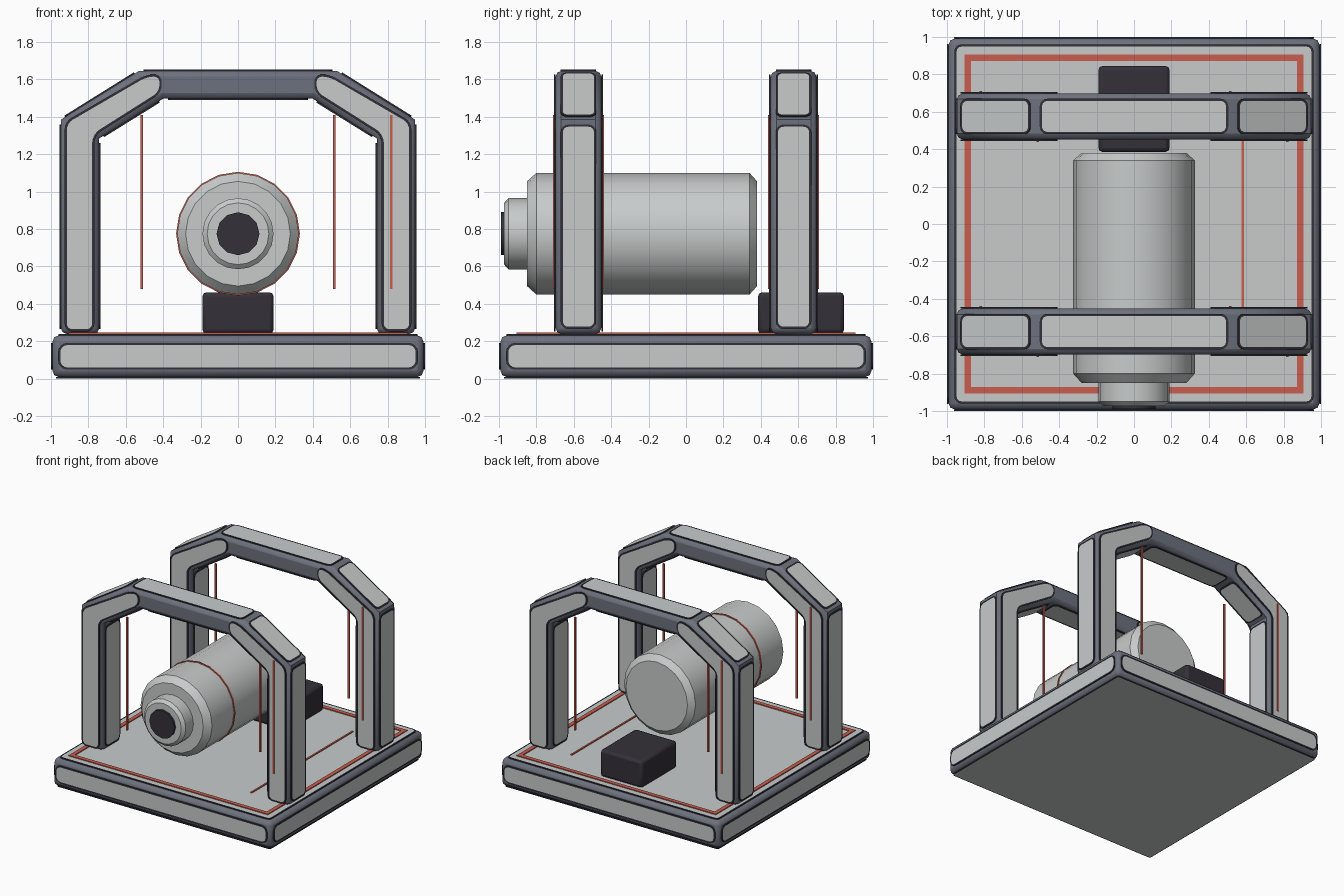
import bpy, bmesh, math
from mathutils import Matrix, Vector

if "Cube" in bpy.data.objects:
    bpy.data.objects.remove(bpy.data.objects["Cube"])


def material(name, rgb):
    m = bpy.data.materials.new(name)
    m.diffuse_color = (*rgb, 1)
    m.use_nodes = True
    m.node_tree.nodes["Principled BSDF"].inputs["Base Color"].default_value = m.diffuse_color
    return m


LIGHT = material("light_grey", (0.58, 0.60, 0.60))
SLATE = material("slate", (0.15, 0.165, 0.205))
DARK = material("charcoal", (0.034, 0.03, 0.04))
RED = material("red", (0.58, 0.11, 0.075))
X, Y, Z = Vector((1, 0, 0)), Vector((0, 1, 0)), Vector((0, 0, 1))


def finish(name, bm, mats, bevel=0.0, limit=60):
    bmesh.ops.recalc_face_normals(bm, faces=bm.faces)
    me = bpy.data.meshes.new(name)
    bm.to_mesh(me)
    bm.free()
    for m in mats:
        me.materials.append(m)
    ob = bpy.data.objects.new(name, me)
    bpy.context.collection.objects.link(ob)
    bpy.ops.object.select_all(action='DESELECT')
    ob.select_set(True)
    bpy.context.view_layer.objects.active = ob
    if bevel:
        b = ob.modifiers.new("bevel", 'BEVEL')
        b.width, b.segments = bevel, 2
        b.limit_method, b.angle_limit = 'ANGLE', math.radians(limit)
    bpy.ops.object.shade_smooth_by_angle(angle=math.radians(35))
    return ob


def box(name, lo, hi, mat, bevel=0.0):
    bm = bmesh.new()
    bmesh.ops.create_cube(bm, size=1)
    lo, hi = Vector(lo), Vector(hi)
    for v in bm.verts:
        v.co = Vector([(lo[i] + hi[i]) / 2 + v.co[i] * (hi[i] - lo[i]) for i in range(3)])
    return finish(name, bm, [mat], bevel)


def plate(name, pts, origin, u, v, radius, rim=0.012, thick=0.008):
    """Thin rounded plate: charcoal rim and side, light inset face."""
    n = u.cross(v)
    bm = bmesh.new()
    bm.faces.new([bm.verts.new((a, b, 0)) for a, b in pts])
    bmesh.ops.bevel(bm, geom=bm.verts[:], offset=radius, segments=4, profile=0.5,
                    affect='VERTICES', clamp_overlap=True)
    ext = bmesh.ops.extrude_face_region(bm, geom=bm.faces[:])
    for e in ext['geom']:
        if isinstance(e, bmesh.types.BMVert):
            e.co.z = thick
    bmesh.ops.recalc_face_normals(bm, faces=bm.faces)
    top = max(bm.faces, key=lambda f: f.calc_center_median().z)
    bmesh.ops.inset_region(bm, faces=[top], thickness=rim, use_even_offset=True)
    top.material_index = 1
    m = Matrix((u, v, n)).transposed().to_4x4()
    m.translation = origin
    bm.transform(m)
    return finish(name, bm, [DARK, LIGHT])


def rect(w, h):
    return [(-w, -h), (w, -h), (w, h), (-w, h)]


def lathe(name, profile, sides, mat, zc=0.775):
    """Turned part around the y direction; profile is (radius, y)."""
    bm = bmesh.new()
    rings = []
    for r, y in profile:
        rings.append([bm.verts.new((r * math.sin(2 * math.pi * i / sides), y,
                                    zc + r * math.cos(2 * math.pi * i / sides)))
                      for i in range(sides)])
    for a, b in zip(rings, rings[1:]):
        for i in range(sides):
            j = (i + 1) % sides
            bm.faces.new((a[i], a[j], b[j], b[i]))
    bm.faces.new(rings[0])
    bm.faces.new(rings[-1])
    return finish(name, bm, [mat])


# Base slab with side, top and bottom panels
box("base", (-0.992, -0.992, 0.008), (0.992, 0.992, 0.232), SLATE, 0.035)
for i in range(4):
    rot = Matrix.Rotation(i * math.pi / 2, 3, 'Z')
    plate("base_side_panel", rect(0.962, 0.072), rot @ Vector((0, -0.992, 0.12)),
          rot @ X, Z, 0.05)
plate("base_top_panel", rect(0.96, 0.96), Vector((0, 0, 0.232)), X, Y, 0.035)
plate("base_bottom_panel", rect(0.972, 0.972), Vector((0, 0, 0.008)), X, -Y, 0.02, 0.006)

# Red floor border and floor line
for s in (-1, 1):
    box("border_strip", (-0.905, s * 0.8885 - 0.0165, 0.238),
        (0.905, s * 0.8885 + 0.0165, 0.247), RED)
    box("border_strip", (s * 0.8885 - 0.0165, -0.872, 0.238),
        (s * 0.8885 + 0.0165, 0.872, 0.247), RED)
box("floor_line", (0.574, -0.66, 0.238), (0.588, 0.66, 0.247), RED)

# Two arches with panels on legs, shoulders and crossbar
OUTER = [(-0.947, 0.24), (-0.947, 1.385), (-0.53, 1.645)]
INNER = [(-0.742, 0.24), (-0.742, 1.285), (-0.40, 1.497)]


def mirrored(pts):
    return [(-a, b) for a, b in reversed(pts)]


outline = OUTER + mirrored(OUTER) + mirrored(mirrored(INNER + mirrored(INNER)))[::-1]
BENT = [(-0.927, 0.253), (-0.768, 0.253), (-0.768, 1.30), (-0.408, 1.528),
        (-0.408, 1.627), (-0.49, 1.627), (-0.927, 1.373)]
HALF = 0.122

for yc in (-0.575, 0.575):
    bm = bmesh.new()
    f = bm.faces.new([bm.verts.new((a, yc - HALF, b)) for a, b in outline])
    ext = bmesh.ops.extrude_face_region(bm, geom=[f])
    for e in ext['geom']:
        if isinstance(e, bmesh.types.BMVert):
            e.co.y = yc + HALF
    finish("arch", bm, [SLATE], 0.03)

    # Panels on the outer and inner edge faces
    for k, (p, q) in enumerate(zip(outline, outline[1:])):
        if k == 5:      # foot of the right leg
            continue
        p, q = Vector((p[0], 0, p[1])), Vector((q[0], 0, q[1]))
        d = (q - p).normalized()
        n = Vector((-d.z, 0, d.x))
        mid = (p + q) / 2
        mid.y = yc
        plate("arch_edge_panel", rect((q - p).length / 2 - 0.026, 0.095), mid,
              d, n.cross(d), 0.04)

    # Bent panels on the front and back faces, with red rods beside them
    for s in (-1, 1):
        for pts in (BENT, mirrored(BENT)):
            plate("arch_bent_panel", pts, Vector((0, yc + s * HALF, 0)), X * -s, Z, 0.04)
        for x in (s * 0.515, -s * 0.82):
            yr = yc + s * 0.13
            box("red_rod", (x - 0.007, yr - 0.006, 0.48), (x + 0.007, yr + 0.006, 1.41), RED)

# Horizontal drum with collar, nozzle cap and red band
lathe("drum", [(0.28, -0.85), (0.325, -0.80), (0.325, 0.34), (0.28, 0.38)], 20, LIGHT)
lathe("collar", [(0.165, -0.972), (0.19, -0.95), (0.19, -0.84)], 20, LIGHT)
lathe("nozzle_cap", [(0.115, -0.988), (0.115, -0.965)], 12, DARK)
lathe("drum_band", [(0.32, -0.518), (0.331, -0.516), (0.331, -0.504), (0.32, -0.502)], 20, RED)

# Dark control box at the rear
box("control_box", (-0.19, 0.385, 0.24), (0.19, 0.845, 0.462), DARK, 0.022)
